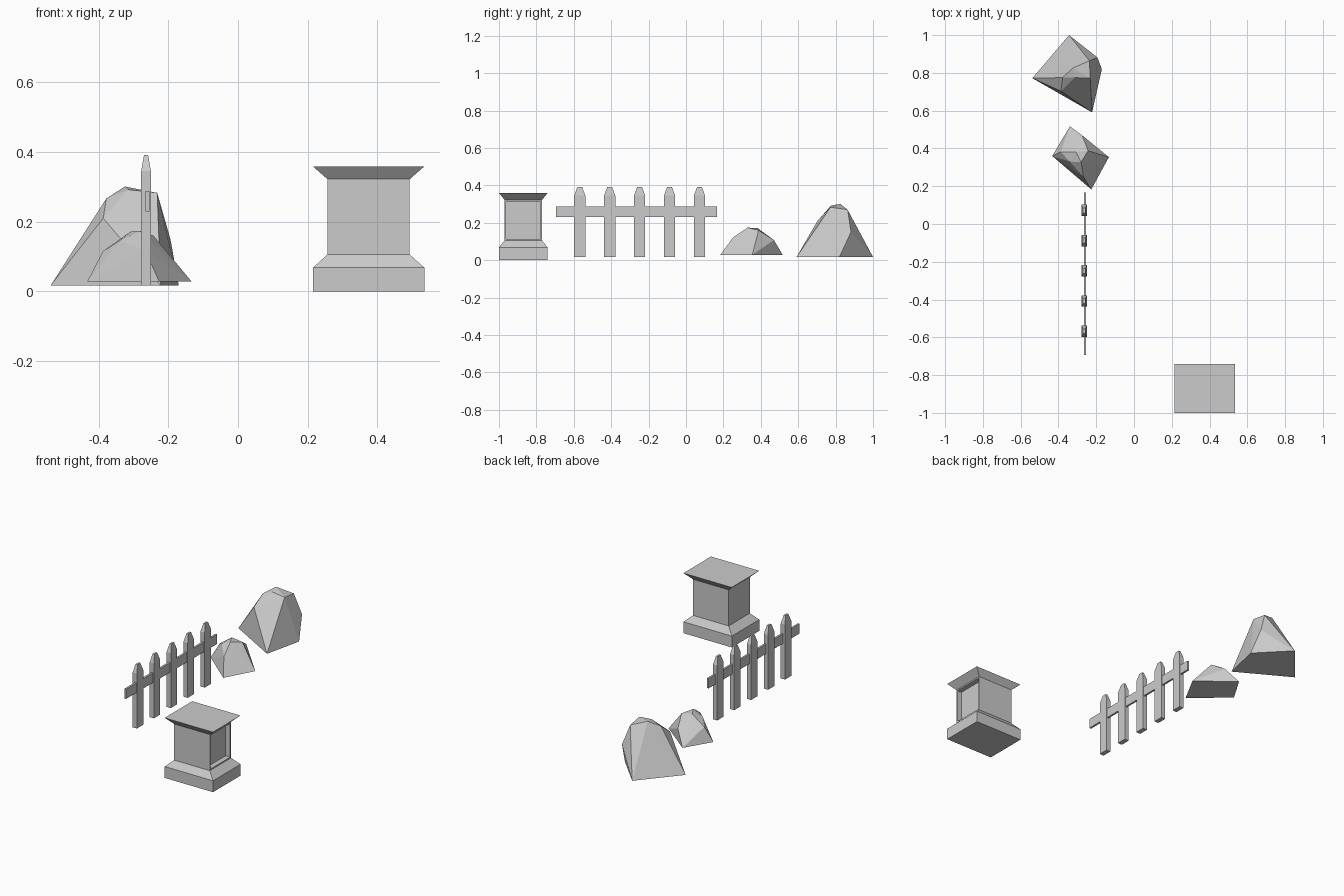
import bpy, bmesh
from mathutils import Vector

if "Cube" in bpy.data.objects:
    bpy.data.objects.remove(bpy.data.objects["Cube"])


def finish(bm, name):
    bmesh.ops.recalc_face_normals(bm, faces=bm.faces[:])
    mesh = bpy.data.meshes.new(name)
    bm.to_mesh(mesh)
    bm.free()
    obj = bpy.data.objects.new(name, mesh)
    bpy.context.collection.objects.link(obj)
    return obj


def stack(bm, cx, cy, levels):
    """Loft rectangles given as (half x, half y, z); returns side faces per level."""
    rings = [[bm.verts.new((cx + sx * hx, cy + sy * hy, z))
              for sx, sy in ((-1, -1), (1, -1), (1, 1), (-1, 1))]
             for hx, hy, z in levels]
    bm.faces.new(rings[0][::-1])
    bm.faces.new(rings[-1])
    return [[bm.faces.new((a[i], a[(i + 1) % 4], b[(i + 1) % 4], b[i]))
             for i in range(4)] for a, b in zip(rings, rings[1:])]


def rock(name, points):
    bm = bmesh.new()
    for p in points:
        bm.verts.new(p)
    hull = bmesh.ops.convex_hull(bm, input=bm.verts[:])
    loose = [v for v in bm.verts if not v.link_faces]
    bmesh.ops.delete(bm, geom=loose, context='VERTS')
    return finish(bm, name)


# Pedestal with flared top and a recessed niche on its +x side
bm = bmesh.new()
sides = stack(bm, 0.375, -0.87, [
    (0.16, 0.13, 0), (0.16, 0.13, 0.068), (0.118, 0.1, 0.106),
    (0.118, 0.1, 0.322), (0.16, 0.13, 0.359)])
bm.normal_update()
niche = sides[2][1]
bmesh.ops.inset_region(bm, faces=[niche], thickness=0.011)
moved = bmesh.ops.extrude_discrete_faces(bm, faces=[niche])['faces']
bmesh.ops.translate(bm, verts=moved[0].verts[:], vec=Vector((-0.03, 0, 0)))
finish(bm, "pedestal")

# Fence pickets with tapered tips
FX = -0.264
for i in range(5):
    bm = bmesh.new()
    stack(bm, FX, -0.568 + 0.16 * i, [
        (0.014, 0.03, 0.017), (0.014, 0.03, 0.345), (0.006, 0.013, 0.391)])
    finish(bm, f"fence_picket_{i + 1}")

# Fence rail
bm = bmesh.new()
stack(bm, FX + 0.004, -0.264, [(0.006, 0.43, 0.23), (0.006, 0.43, 0.288)])
finish(bm, "fence_rail")

# Rocks: faceted hulls, base corners first
rock("large_rock", [
    (-0.538, 0.772, 0.017), (-0.344, 1.0, 0.017),
    (-0.17, 0.82, 0.017), (-0.222, 0.591, 0.017),
    (-0.194, 0.882, 0.15), (-0.387, 0.703, 0.21),
    (-0.378, 0.775, 0.267), (-0.325, 0.825, 0.301),
    (-0.315, 0.775, 0.292), (-0.232, 0.772, 0.283), (-0.236, 0.864, 0.27)])
rock("small_rock", [
    (-0.433, 0.36, 0.028), (-0.339, 0.517, 0.028),
    (-0.133, 0.354, 0.028), (-0.226, 0.183, 0.028),
    (-0.275, 0.47, 0.108), (-0.243, 0.388, 0.16),
    (-0.28, 0.328, 0.174), (-0.308, 0.382, 0.172),
    (-0.388, 0.382, 0.115), (-0.34, 0.33, 0.145), (-0.268, 0.25, 0.12)])
